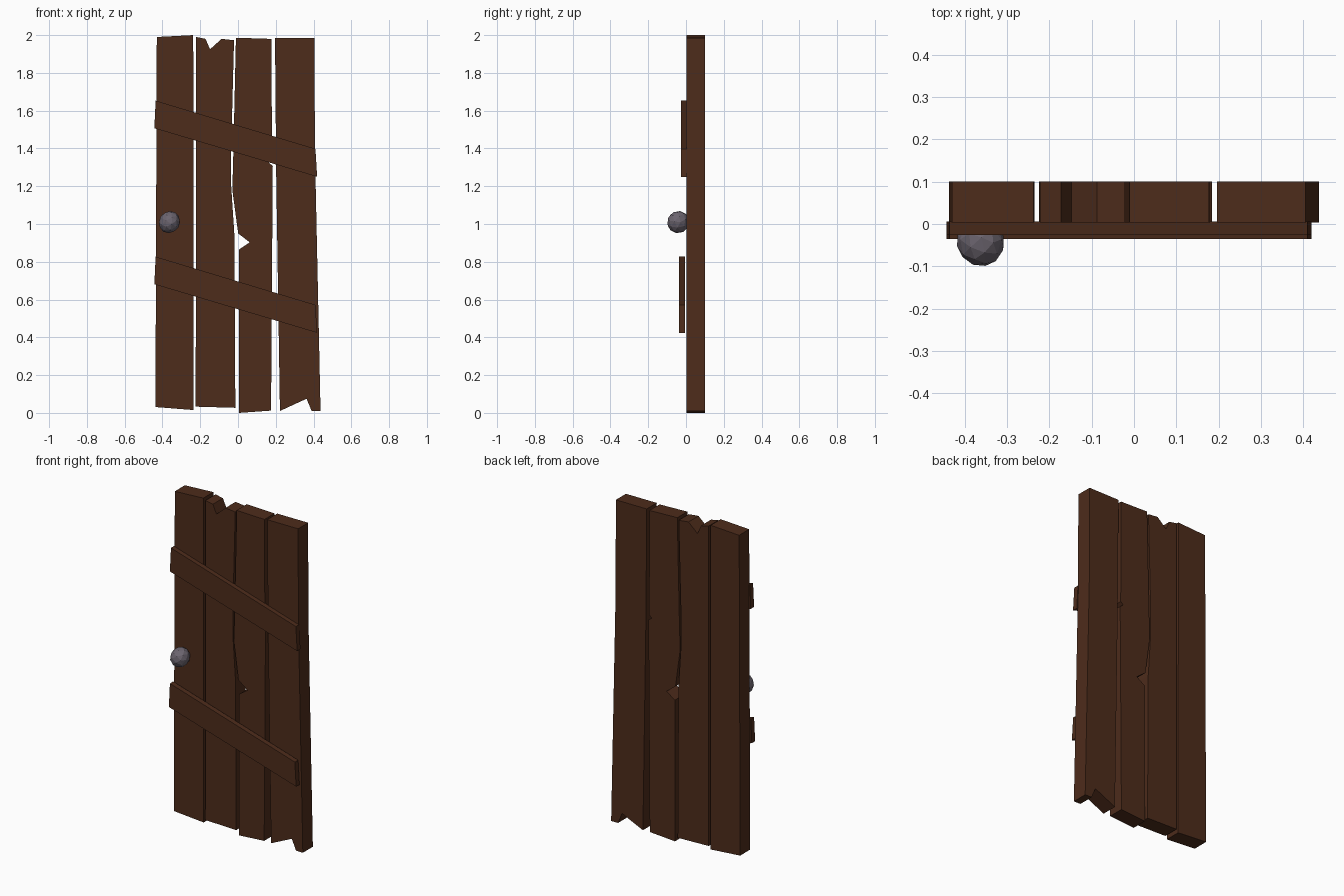
import bpy, bmesh
from mathutils import Vector

if "Cube" in bpy.data.objects:
    bpy.data.objects.remove(bpy.data.objects["Cube"])


def material(name, rgb):
    m = bpy.data.materials.new(name)
    m.diffuse_color = (*rgb, 1)
    m.use_nodes = True
    m.node_tree.nodes["Principled BSDF"].inputs["Base Color"].default_value = m.diffuse_color
    return m


wood = material("dark_wood", (0.075, 0.025, 0.011))
iron = material("dull_metal", (0.15, 0.13, 0.16))


def board(name, outline, y0, y1):
    """Extrude an x-z outline (clockwise from top left) from y0 to y1."""
    bm = bmesh.new()
    face = bm.faces.new([bm.verts.new((x, y0, z)) for x, z in outline])
    ext = bmesh.ops.extrude_face_region(bm, geom=[face], use_keep_orig=True)
    verts = [v for v in ext["geom"] if isinstance(v, bmesh.types.BMVert)]
    bmesh.ops.translate(bm, verts=verts, vec=(0, y1 - y0, 0))
    bmesh.ops.triangulate(bm, faces=[f for f in bm.faces if len(f.verts) > 4])
    bmesh.ops.recalc_face_normals(bm, faces=bm.faces)
    me = bpy.data.meshes.new(name)
    bm.to_mesh(me)
    bm.free()
    me.materials.append(wood)
    ob = bpy.data.objects.new(name, me)
    bpy.context.collection.objects.link(ob)
    return ob


# Upright planks, left to right, with splits and broken ends
planks = [
    [(-.43, 1.99), (-.237, 2.0), (-.235, .015), (-.437, .031)],
    [(-.222, 1.99), (-.172, 1.98), (-.148, 1.925), (-.087, 1.98),
     (-.021, 1.973), (-.036, 1.4), (-.036, 1.2), (-.019, .94),
     (-.014, .027), (-.224, .033)],
    [(-.011, 1.986), (.177, 1.98), (.18, 1.34), (.162, 1.325),
     (.184, 1.308), (.175, .012), (.005, 0), (.005, .865),
     (.062, .903), (.001, .95), (-.03, 1.18), (-.024, 1.4)],
    [(.196, 1.984), (.405, 1.984), (.407, 1.4), (.437, .009), (.39, .01),
     (.363, .075), (.222, .01), (.202, 1.28)],
]
for i, outline in enumerate(planks):
    board(f"plank_{i + 1}", outline, 0.003, 0.1)

# Two slanted braces across the front
for name, z, y0, y1 in (("upper_brace", 1.653, -.026, .006),
                        ("lower_brace", .827, -.036, -.004)):
    board(name, [(-.436, z), (.41, z - .255), (.419, z - .403),
                 (-.443, z - .146)], y0, y1)

# Faceted round knob
bpy.ops.mesh.primitive_ico_sphere_add(subdivisions=2, radius=.06,
                                      location=(-.363, -.041, 1.01),
                                      rotation=(.2, .5, .3))
knob = bpy.context.object
knob.name = "knob"
knob.scale = (.92, 1, 1)
knob.data.materials.append(iron)
